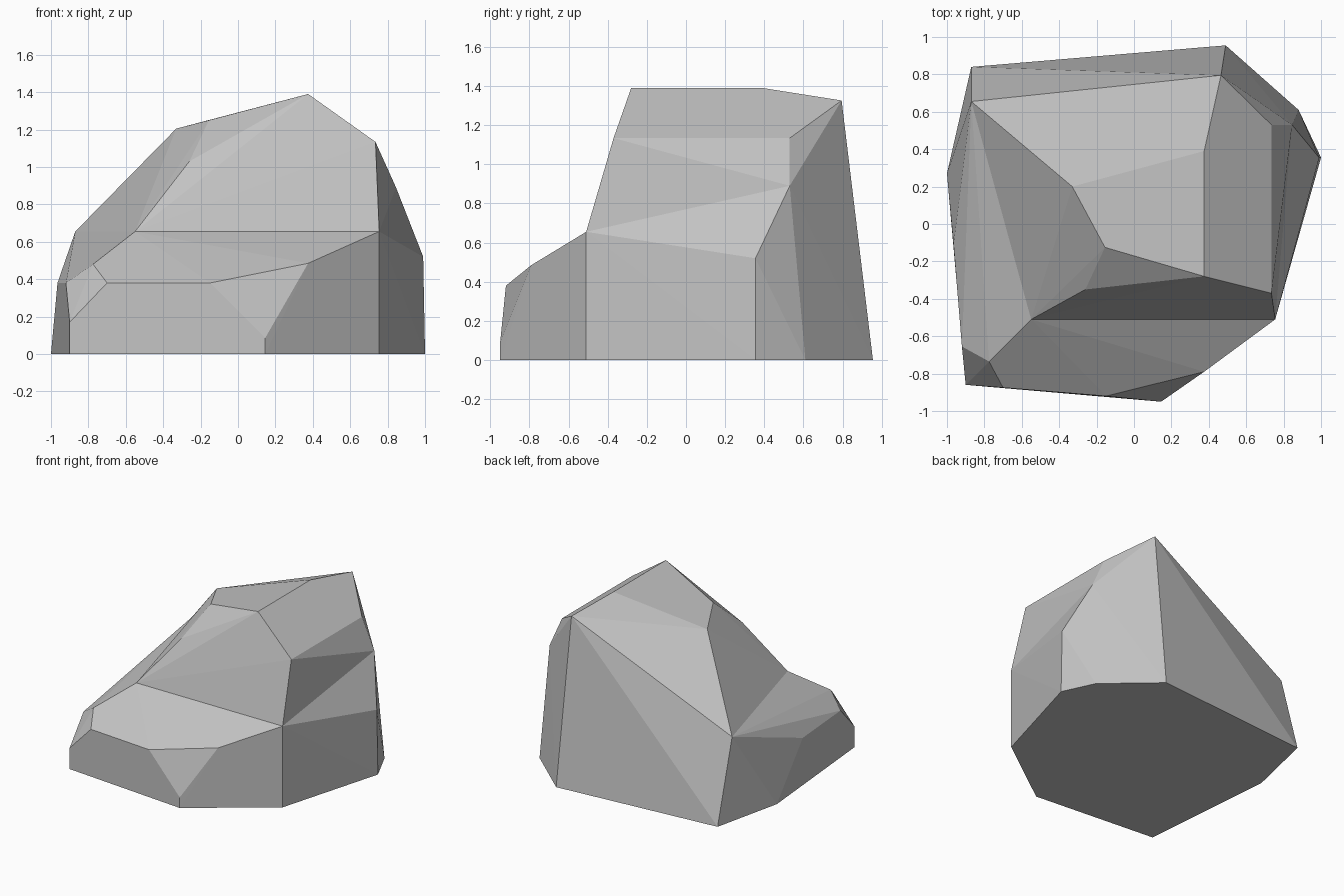
import bpy
import bmesh
import math
from mathutils import Vector

default_cube = bpy.data.objects.get("Cube")
if default_cube:
    bpy.data.objects.remove(default_cube, do_unlink=True)

# Single stone colour
stone = bpy.data.materials.new("stone_grey")
stone.use_nodes = True
stone.diffuse_color = (0.54, 0.54, 0.54, 1)
stone.node_tree.nodes["Principled BSDF"].inputs["Base Color"].default_value = stone.diffuse_color


def finish(name, bm):
    """Turn a bmesh into a flat-shaded stone object."""
    mesh = bpy.data.meshes.new(name)
    bm.to_mesh(mesh)
    bm.free()
    mesh.materials.append(stone)
    obj = bpy.data.objects.new(name, mesh)
    bpy.context.collection.objects.link(obj)
    return obj


def boulder(name, corners):
    """Chiselled convex chunk through its corners, open underneath."""
    bm = bmesh.new()
    for corner in corners:
        bm.verts.new(corner)
    hull = bmesh.ops.convex_hull(bm, input=bm.verts[:], use_existing_faces=False)
    spare = set(hull["geom_interior"]) | set(hull["geom_unused"])
    bmesh.ops.delete(bm, geom=[v for v in spare if isinstance(v, bmesh.types.BMVert)],
                     context='VERTS')
    bmesh.ops.dissolve_limit(bm, angle_limit=math.radians(1), verts=bm.verts[:],
                             edges=bm.edges[:])
    bmesh.ops.recalc_face_normals(bm, faces=bm.faces[:])
    underside = [f for f in bm.faces if f.calc_center_median().z < 0.001]
    bmesh.ops.delete(bm, geom=underside, context='FACES')
    return finish(name, bm)


# Footprint, going round from the front right corner
footprint = [Vector((x, y, 0)) for x, y in (
    (-0.9, -0.86), (0.145, -0.95), (0.755, -0.51), (1, 0.355),
    (0.88, 0.61), (0.49, 0.955), (-0.87, 0.84), (-1, 0.27))]
front_right, front, front_left, left, back_left, back, back_right, right = footprint

# Corners shared between neighbouring chunks
left_shoulder = (0.755, -0.51, 0.655)
right_shoulder = (-0.55, -0.51, 0.655)
back_shoulder = (-0.87, 0.655, 0.655)
flank_top = (0.845, 0.53, 0.89)

# Tall main crag: summit ridge, its left rim and the broken right slope
summit = [(0.375, 0.39, 1.39), (0.375, -0.28, 1.39), (0.465, 0.795, 1.326)]
left_rim = [(0.735, 0.53, 1.134), (0.735, -0.37, 1.134)]
right_slope = [(-0.33, 0.2, 1.205), (-0.155, -0.125, 1.25), (-0.26, -0.35, 1.03)]
boulder("main_crag", [front_left, back_left, back, back_right,
                      left_shoulder, right_shoulder, back_shoulder, flank_top]
        + summit + left_rim + right_slope)

# Low ledge across the front and right, with chipped corners
ledge_lip = [(0.375, -0.79, 0.485), (-0.15, -0.92, 0.38), (0.145, -0.95, 0.085)]
chipped_corner = [(-0.7, -0.875, 0.38), (-0.775, -0.735, 0.48),
                  (-0.92, -0.655, 0.38), (-0.9, -0.86, 0.17)]
right_edge = [(-0.965, -0.11, 0.38)]
boulder("front_ledge", [front_right, front, front_left, back_right, right,
                        left_shoulder, right_shoulder, back_shoulder]
        + ledge_lip + chipped_corner + right_edge)

# Flank bulging out on the left
boulder("left_flank", [front_left, left, back_left, left_shoulder, flank_top,
                       (0.99, 0.355, 0.52)])

# Flat underside
bm = bmesh.new()
bm.faces.new([bm.verts.new(p) for p in reversed(footprint)])
finish("underside", bm)
